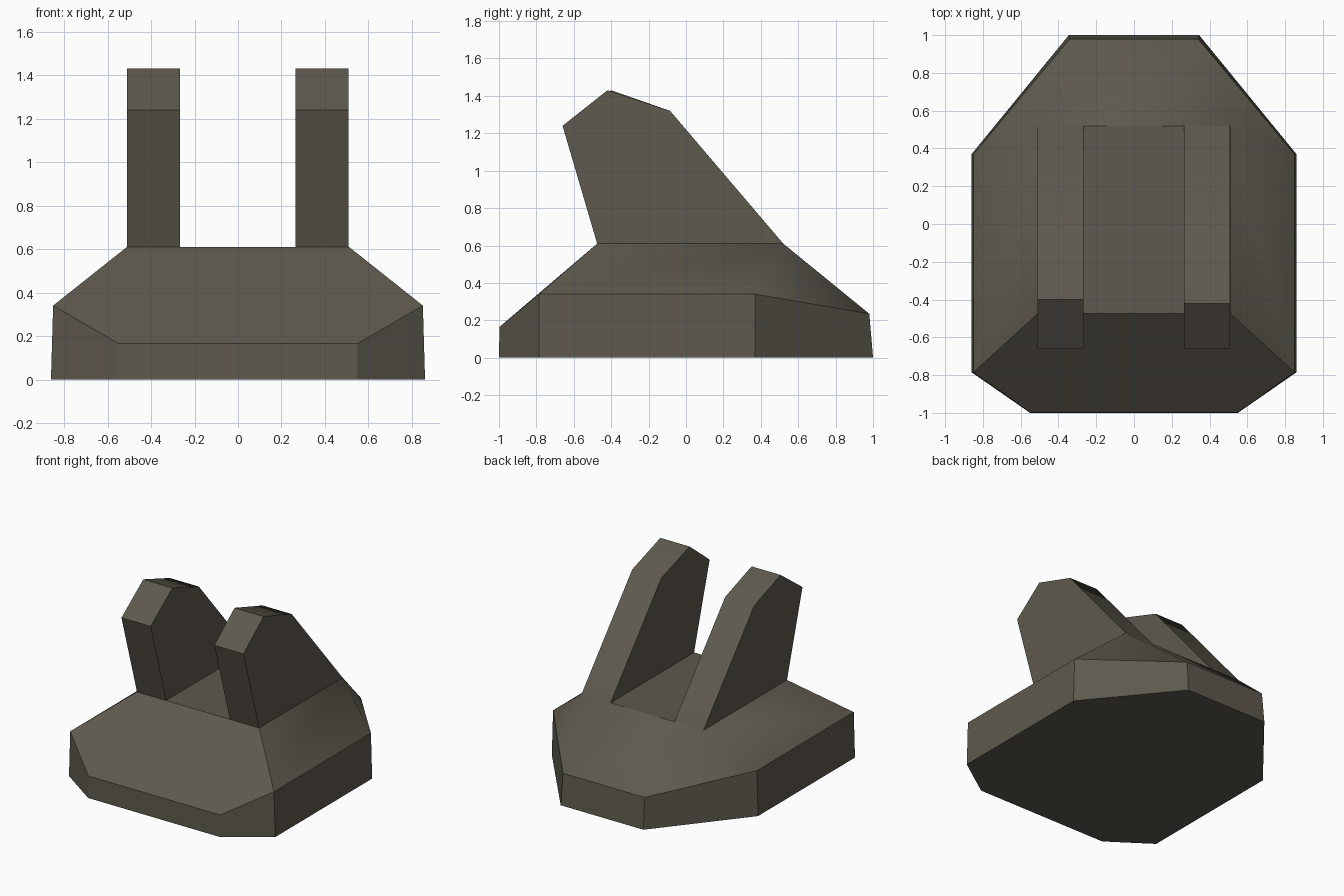
import bpy, bmesh

if "Cube" in bpy.data.objects:
    bpy.data.objects.remove(bpy.data.objects["Cube"])

mat = bpy.data.materials.new("dark warm grey")
mat.diffuse_color = (0.112, 0.099, 0.077, 1)
mat.use_nodes = True
mat.node_tree.nodes["Principled BSDF"].inputs["Base Color"].default_value = mat.diffuse_color


def finish(name, bm):
    """Smooth only between the side, rear and top slopes; keep every other edge crisp."""
    bmesh.ops.recalc_face_normals(bm, faces=bm.faces)
    bm.normal_update()

    def slope(f):
        return 0.2 < f.normal.z < 0.99 and f.normal.y > -0.3

    for f in bm.faces:
        f.smooth = True
    for e in bm.edges:
        e.smooth = all(slope(f) for f in e.link_faces)
    mesh = bpy.data.meshes.new(name)
    bm.to_mesh(mesh)
    bm.free()
    mesh.materials.append(mat)
    obj = bpy.data.objects.new(name, mesh)
    bpy.context.collection.objects.link(obj)
    return obj


def ring(bm, half):
    """Closed loop from right-half points (front to back), mirrored across x."""
    pts = half + [(-x, y, z) for x, y, z in reversed(half)]
    return [bm.verts.new(p) for p in pts]


# Base: eight-sided plinth with low walls, sloping up to a flat deck
bm = bmesh.new()
foot = ring(bm, [(.55, -1, 0), (.86, -.785, 0), (.86, .37, 0), (.345, 1, 0)])
rim = ring(bm, [(.55, -.997, .165), (.85, -.785, .34), (.85, .37, .34), (.34, .98, .235)])
deck = ring(bm, [(.51, -.475, .61), (.51, .52, .61)])
bm.faces.new(foot)
bm.faces.new(deck)
for i in range(8):
    j = (i + 1) % 8
    bm.faces.new((foot[i], foot[j], rim[j], rim[i]))
bm.faces.new((rim[7], rim[0], rim[1], deck[0], deck[3], rim[6]))   # front slope
bm.faces.new((rim[3], rim[4], deck[2], deck[1]))                   # rear slope
for a, b, c, d0, d1 in ((1, 2, 3, 0, 1), (6, 5, 4, 3, 2)):
    bm.faces.new((rim[a], rim[b], deck[d1], deck[d0]))             # side slope
    bm.faces.new((rim[b], rim[c], deck[d1]))                       # rear corner
finish("base", bm)


# Prongs: two upright leaning plates on the deck
def prong(name, x0, x1, peak_y):
    profile = [(-.475, .61), (-.66, 1.24), (peak_y, 1.43), (-.085, 1.32), (.52, .61)]
    bm = bmesh.new()
    a, b = [[bm.verts.new((x, y, z)) for y, z in profile] for x in (x0, x1)]
    bm.faces.new(a)
    bm.faces.new(b)
    for i in range(5):
        j = (i + 1) % 5
        bm.faces.new((a[i], a[j], b[j], b[i]))
    finish(name, bm)


prong("left_prong", -.51, -.267, -.40)
prong("right_prong", .265, .508, -.42)
